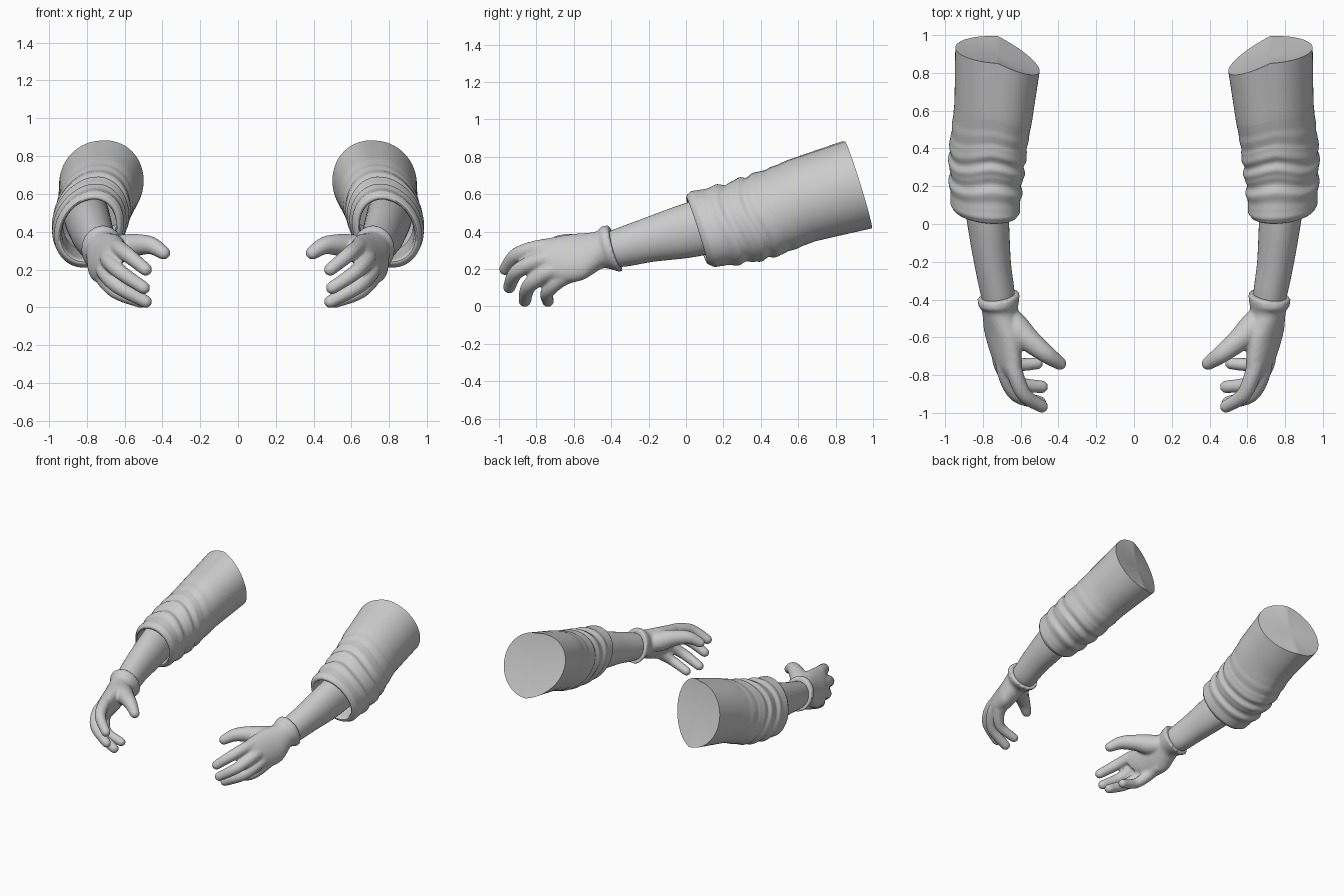
import bpy, bmesh, math
from mathutils import Vector as V

if "Cube" in bpy.data.objects:
    bpy.data.objects.remove(bpy.data.objects["Cube"])

grey = bpy.data.materials.new("plain grey")
grey.diffuse_color = (0.6, 0.6, 0.6, 1)
grey.use_nodes = True
grey.node_tree.nodes["Principled BSDF"].inputs["Base Color"].default_value = grey.diffuse_color


def ring(c, a, b, n=40):
    """Elliptical cross-section around c with half axes a and b."""
    c, a, b = V(c), V(a), V(b)
    return [c + a * math.cos(2 * math.pi * i / n) + b * math.sin(2 * math.pi * i / n)
            for i in range(n)]


def spline(keys, steps):
    """Smooth interpolation through a list of equally long tuples of vectors or numbers."""
    out = []
    last = len(keys) - 1
    for i in range(last):
        p = [keys[max(i - 1, 0)], keys[i], keys[i + 1], keys[min(i + 2, last)]]
        for s in range(steps + (i == last - 1)):
            t = s / steps
            out.append([0.5 * (2 * b + (c - a) * t + (2 * a - 5 * b + 4 * c - d) * t * t
                               + (3 * b - a - 3 * c + d) * t ** 3)
                        for a, b, c, d in zip(*p)])
    return out


def skin(bm, rings, cap_start=True, cap_end=True):
    """Bridge successive rings of points into a tube, capped with triangle fans."""
    rows = [[bm.verts.new(p) for p in r] for r in rings]
    n = len(rows[0])
    for r, q in zip(rows, rows[1:]):
        for i in range(n):
            j = (i + 1) % n
            bm.faces.new((r[i], r[j], q[j], q[i]))
    for row, wanted in ((rows[0], cap_start), (rows[-1], cap_end)):
        if wanted:
            mid = bm.verts.new(sum((v.co for v in row), V((0, 0, 0))) / n)
            for i in range(n):
                bm.faces.new((row[i], row[(i + 1) % n], mid))


def finish(name, bm, blend=False):
    """Turn the bmesh into an object mirrored to the other arm."""
    bmesh.ops.recalc_face_normals(bm, faces=bm.faces[:])
    me = bpy.data.meshes.new(name)
    bm.to_mesh(me)
    bm.free()
    me.materials.append(grey)
    ob = bpy.data.objects.new(name, me)
    bpy.context.collection.objects.link(ob)
    bpy.ops.object.select_all(action='DESELECT')
    ob.select_set(True)
    bpy.context.view_layer.objects.active = ob
    bpy.ops.object.shade_smooth_by_angle(angle=math.radians(45))
    if blend:  # fuse overlapping volumes into one soft skin
        m = ob.modifiers.new("fuse", 'REMESH')
        m.mode = 'VOXEL'
        m.voxel_size = 0.009
        m.use_smooth_shade = True
        s = ob.modifiers.new("soften", 'SMOOTH')
        s.factor = 0.5
        s.iterations = 6
    m = ob.modifiers.new("other_arm", 'MIRROR')
    m.use_axis[0] = True
    m.use_clip = False
    m.use_mirror_merge = False
    return ob


# Sleeve: straight upper part, wrinkled lower part, rolled open cuff
# (centre, outward half axis, inward half axis, upward half axis)
FRONT = [V((.788, .065, .41)), V((.17, .01, 0)), V((-.17, -.01, 0)), V((-.03, -.06, .19))]
BACK = [V((.72, .922, .65)), V((.226, .012, 0)), V((-.221, -.112, .02)), V((0, -.072, .232))]
WRINKLES = [(-.1, .97), (0, .99), (.03, 1.06), (.07, 1.05), (.11, 1.04), (.17, 1.09),
            (.22, 1.015), (.27, 1.06), (.31, 1.09), (.355, 1.02), (.40, 1.07),
            (.45, 1.04), (.48, 1.015), (.53, 1.025), (.58, 1.005), (.7, 1), (1.1, 1)]


def wrinkle(t):
    for (a, x), (b, y) in zip(WRINKLES, WRINKLES[1:]):
        if a <= t <= b:
            k = (t - a) / (b - a)
            return x + (y - x) * k * k * (3 - 2 * k)
    return 1


def sleeve_ring(t, scale=None, n=64):
    c, out, inn, up = (f.lerp(g, t) for f, g in zip(FRONT, BACK))
    sag = math.sin(math.pi * t / .65) if 0 < t < .65 else 0
    c = c + V((.012, 0, -.024)) * sag
    pts = []
    for i in range(n):
        th = 2 * math.pi * i / n
        co, si = math.cos(th), math.sin(th)
        drift = (.022 * math.sin(2 * th + .8) + .012 * math.sin(3 * th)) * sag
        s = scale or wrinkle(t + drift)
        pts.append(c + (out * max(co, 0) + inn * max(-co, 0) + up * si) * s)
    return pts


bm = bmesh.new()
rows = [sleeve_ring(t, s) for t, s in ((.3, .78), (.12, .80), (.03, .82), (.005, .84),
                                       (-.008, .88), (-.01, .92), (-.005, .96))]
rows += [sleeve_ring(t * .01) for t in range(0, 66)]
rows += [sleeve_ring(t) for t in (.72, .8, .9, 1)]
skin(bm, rows, cap_start=False)
finish("sleeve", bm)

# Forearm
bm = bmesh.new()
arm = [(V((.80, .30, .48)), V((.12, 0, 0)), V((0, -.04, .145))),
       (V((.775, .03, .41)), V((.112, 0, 0)), V((0, -.035, .142))),
       (V((.750, -.2, .355)), V((.098, 0, 0)), V((0, -.03, .115))),
       (V((.722, -.37, .31)), V((.09, 0, 0)), V((0, -.025, .098))),
       (V((.715, -.45, .305)), V((.07, 0, 0)), V((0, -.02, .07)))]
skin(bm, [ring(*k) for k in spline(arm, 5)])
finish("forearm", bm)

# Gloved hand: flared cuff, palm, four curled fingers and thumb
bm = bmesh.new()
palm = [(V((.717, -.378, .308)), V((-.03, -.03, .122)), V((.108, -.025, .03))),
        (V((.716, -.415, .310)), V((-.03, -.03, .114)), V((.104, -.025, .03))),
        (V((.712, -.46, .303)), V((-.03, -.02, .094)), V((.09, 0, .028))),
        (V((.705, -.52, .283)), V((-.05, -.025, .104)), V((.08, 0, .034))),
        (V((.697, -.59, .262)), V((-.065, -.03, .118)), V((.070, 0, .038))),
        (V((.675, -.72, .242)), V((-.06, -.058, .110)), V((.056, -.014, .026))),
        (V((.658, -.785, .232)), V((-.045, -.05, .08)), V((.036, -.01, .018)))]
skin(bm, [ring(*k) for k in spline(palm, 5)])


def digit(points, radii):
    """Curved round tube with a domed tip."""
    path = spline([(V(p), r) for p, r in zip(points, radii)], 6)
    rows = []
    for i, (p, r) in enumerate(path):
        d = (path[min(i + 1, len(path) - 1)][0] - path[max(i - 1, 0)][0]).normalized()
        side = d.cross(V((.6, 0, .8))).normalized()
        up = side.cross(d)
        rows.append(ring(p, side * r, up * r, 20))
    for k in (.3, .6, .85, .97):
        q = r * math.sqrt(1 - k * k)
        rows.append(ring(p + d * r * k, side * q, up * q, 20))
    skin(bm, rows)


FINGER_R = (.046, .044, .040, .034)
# index, middle, ring, little
digit([(.655, -.68, .32), (.63, -.79, .312), (.58, -.905, .275), (.488, -.966, .20)], FINGER_R)
digit([(.69, -.66, .27), (.68, -.79, .245), (.62, -.905, .185), (.498, -.945, .103)], FINGER_R)
digit([(.71, -.64, .22), (.70, -.745, .18), (.63, -.84, .108), (.488, -.862, .030)], FINGER_R)
digit([(.715, -.58, .18), (.708, -.665, .148), (.64, -.74, .078), (.512, -.738, .028)],
      (.044, .042, .037, .032))
# thumb
digit([(.675, -.48, .30), (.62, -.555, .31), (.55, -.62, .328), (.462, -.69, .328),
       (.393, -.738, .288)], (.062, .074, .061, .048, .036))
finish("gloved_hand", bm, blend=True)
